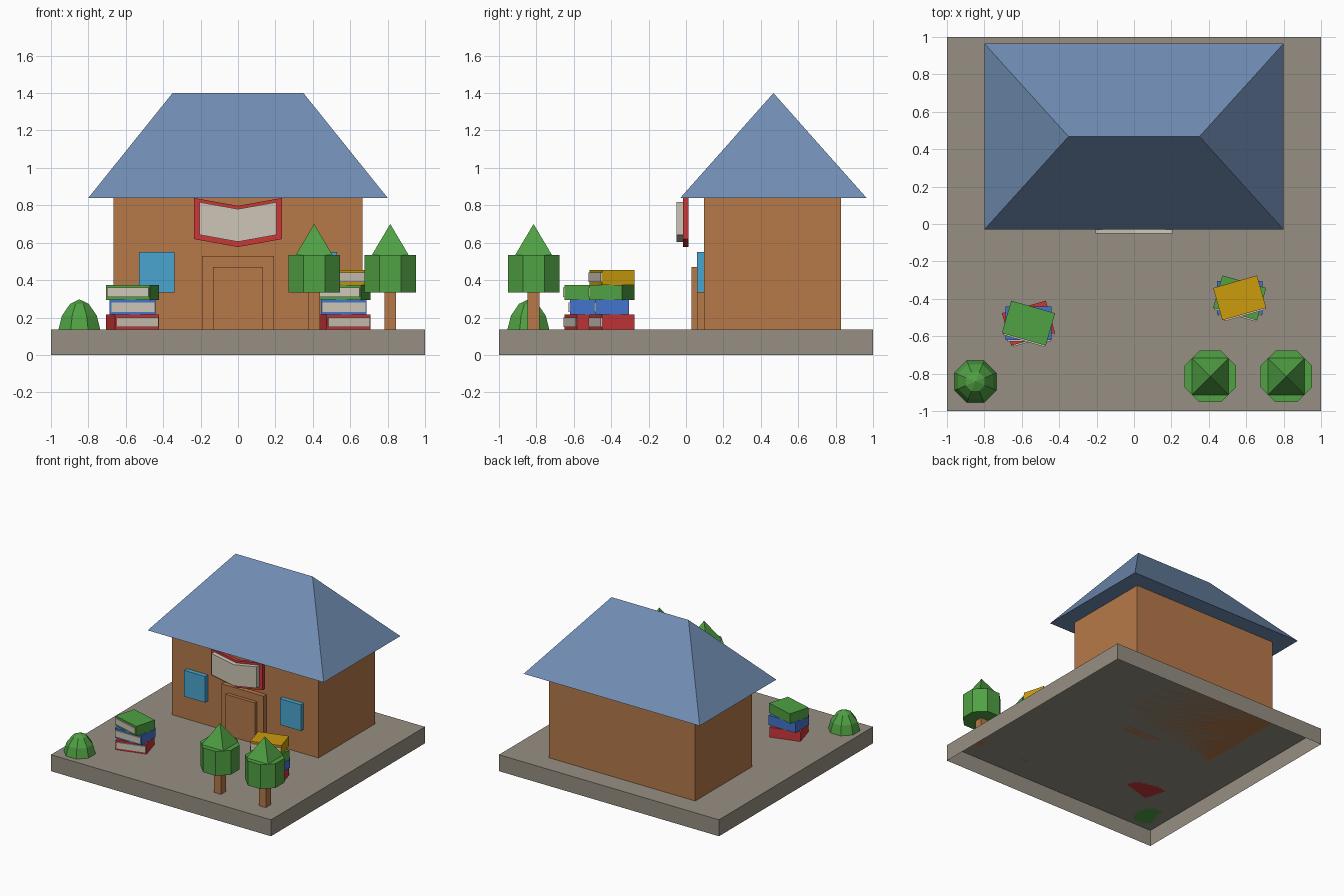
import bpy, bmesh
from math import radians, pi, cos, sin
from mathutils import Matrix, Vector

default = bpy.data.objects.get("Cube")
if default:
    bpy.data.objects.remove(default, do_unlink=True)


def material(name, *rgb):
    """Flat material from 0-255 display values."""
    def lin(c):
        c /= 255
        return c / 12.92 if c <= 0.04045 else ((c + 0.055) / 1.055) ** 2.4
    colour = (*map(lin, rgb), 1)
    m = bpy.data.materials.new(name)
    m.use_nodes = True
    m.diffuse_color = colour
    m.node_tree.nodes["Principled BSDF"].inputs["Base Color"].default_value = colour
    return m


brown = material("warm brown", 182, 121, 73)
slate = material("slate blue", 113, 142, 180)
stone = material("stone grey", 150, 143, 130)
cream = material("paper cream", 206, 198, 183)
red = material("book red", 203, 55, 57)
blue = material("book blue", 66, 117, 207)
green = material("leaf green", 80, 161, 67)
yellow = material("book yellow", 204, 155, 12)
glass = material("window blue", 74, 165, 208)


def finish(name, bm, mat):
    bmesh.ops.recalc_face_normals(bm, faces=bm.faces)
    mesh = bpy.data.meshes.new(name)
    bm.to_mesh(mesh)
    bm.free()
    mesh.materials.append(mat)
    ob = bpy.data.objects.new(name, mesh)
    bpy.context.collection.objects.link(ob)
    return ob


def box(name, mat, x, y, z, open_bottom=False):
    """Box from (min, max) ranges."""
    bm = bmesh.new()
    bmesh.ops.create_cube(bm, size=1)
    for v in bm.verts:
        v.co = Vector(r[0] if c < 0 else r[1] for c, r in zip(v.co, (x, y, z)))
    if open_bottom:
        low = [f for f in bm.faces if f.normal.z < -0.9]
        bmesh.ops.delete(bm, geom=low, context='FACES_ONLY')
    return finish(name, bm, mat)


def lathe(name, mat, sides, profile, centre):
    """Flat-sided solid from (apothem, z) rings; zero apothem makes a tip."""
    bm = bmesh.new()
    rings = []
    for r, z in profile:
        k = r / cos(pi / sides)
        angles = [2 * pi * (i + 0.5) / sides for i in range(sides if r else 1)]
        rings.append([bm.verts.new((centre[0] + k * cos(a), centre[1] + k * sin(a), z))
                      for a in angles])
    for low, high in zip(rings, rings[1:]):
        for i in range(sides):
            j = (i + 1) % sides
            if len(high) == 1:
                bm.faces.new((low[i], low[j], high[0]))
            else:
                bm.faces.new((low[i], low[j], high[j], high[i]))
    for ring in (rings[0], rings[-1]):
        if len(ring) > 1:
            bm.faces.new(ring)
    return finish(name, bm, mat)


# Ground slab, hollow underneath
GROUND = 0.135
box("ground_slab", stone, (-1, 1), (-1, 1), (0, GROUND), open_bottom=True)

# House body and hipped roof
EAVE = 0.84
box("house_walls", brown, (-0.665, 0.665), (0.095, 0.83), (GROUND, EAVE))
roof = box("hipped_roof", slate, (-0.8, 0.8), (-0.03, 0.965), (EAVE, 1.4))
bm = bmesh.new()
bm.from_mesh(roof.data)
for v in bm.verts:
    if v.co.z > 1:
        v.co.x *= 0.35 / 0.8
        v.co.y = 0.4675
bmesh.ops.remove_doubles(bm, verts=bm.verts, dist=0.001)
bm.to_mesh(roof.data)
bm.free()

# Door, frame and windows
box("door_frame", brown, (-0.192, 0.192), (0.058, 0.1), (GROUND, 0.53))
box("door", brown, (-0.133, 0.133), (0.03, 0.06), (GROUND, 0.47))
for side, x in (("right", (-0.53, -0.34)), ("left", (0.34, 0.53))):
    box(side + "_window", glass, x, (0.058, 0.1), (0.335, 0.55))


# Open book sign: two slanted halves rising away from the spine
def slanted(name, mat, sign, width, y, z):
    ob = box(name, mat, sorted((0, sign * width)), y, z)
    for v in ob.data.vertices:
        v.co.z += abs(v.co.x) * 0.18


for side, sign in (("right", -1), ("left", 1)):
    slanted(side + "_sign_cover", red, sign, 0.235, (-0.016, 0.013), (0.577, 0.797))
    slanted(side + "_sign_pages", cream, sign, 0.205, (-0.052, -0.016), (0.605, 0.78))


# Stacked books, each a solid cover with a page strip at the front
def stack(label, centre, books):
    thick = 0.08
    for level, (colour, mat, turn) in enumerate(books):
        z = GROUND + level * thick
        name = f"{label}_{colour}_book"
        parts = (
            box(name, mat, (-0.122, 0.122), (-0.09, 0.09), (z, z + thick)),
            box(name + "_pages", cream, (-0.113, 0.117), (-0.098, -0.089),
                (z + 0.015, z + thick - 0.015)),
        )
        place = Matrix.Translation((*centre, 0)) @ Matrix.Rotation(radians(turn), 4, 'Z')
        for part in parts:
            part.data.transform(place)


pile = [("red", red, 16), ("blue", blue, 0), ("green", green, -16)]
stack("right", (-0.564, -0.53), pile)
stack("left", (0.565, -0.395), pile + [("yellow", yellow, 16)])

# Trees with square trunk, octagonal crown and pyramid tip
for side, x in (("inner", 0.407), ("outer", 0.814)):
    at = (x, -0.815)
    lathe(side + "_tree_trunk", brown, 4, [(0.032, GROUND), (0.032, 0.34)], at)
    lathe(side + "_tree_crown", green, 8, [(0.138, 0.335), (0.138, 0.535)], at)
    lathe(side + "_tree_tip", green, 4, [(0.098, 0.535), (0, 0.7)], at)

# Domed bush
lathe("bush", green, 8,
      [(0.112, GROUND), (0.093, 0.21), (0.05, 0.273), (0, 0.297)], (-0.848, -0.843))
